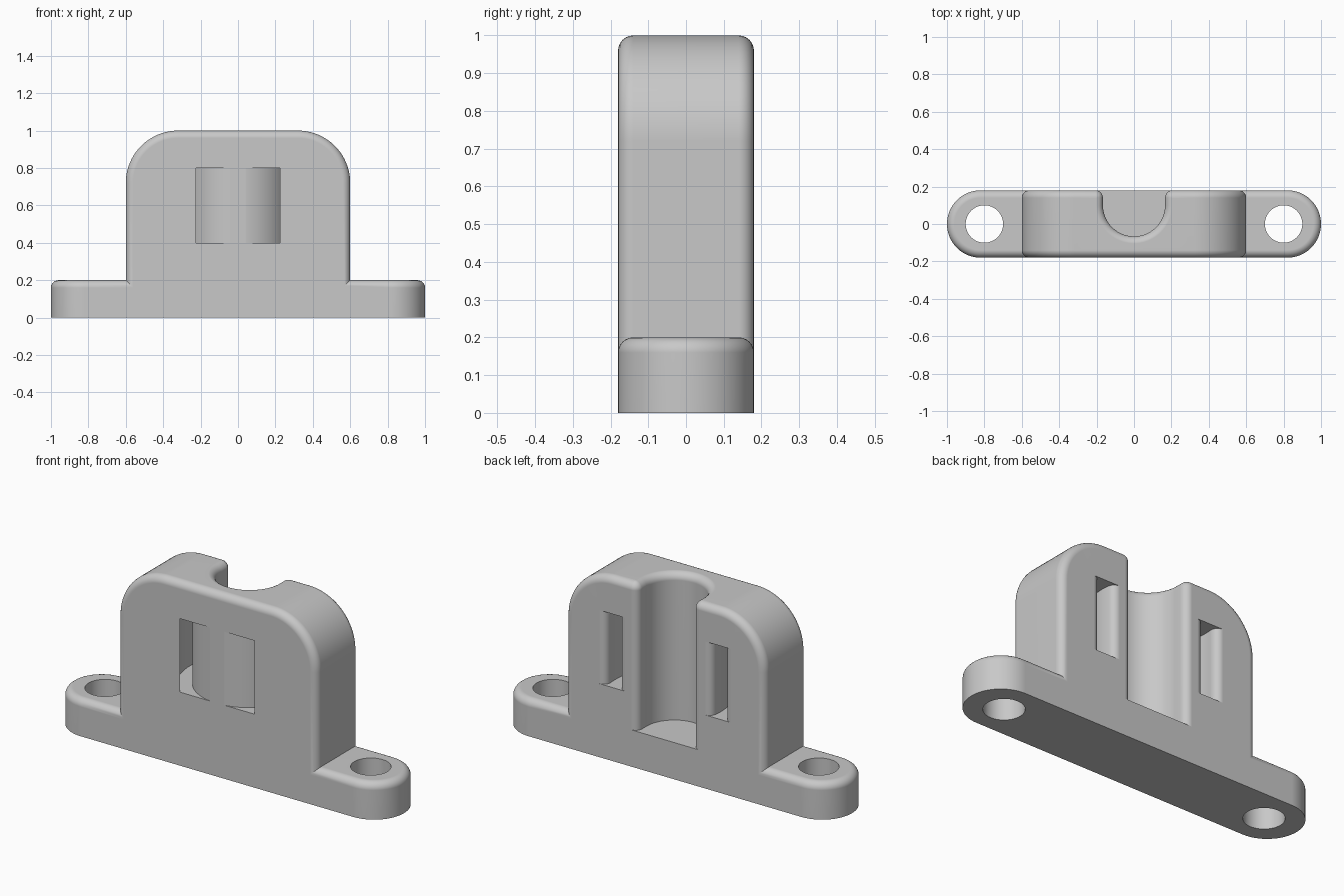
import bpy, bmesh
from math import sin, cos, pi, sqrt, atan2

cube = bpy.data.objects.get("Cube")
if cube:
    bpy.data.objects.remove(cube, do_unlink=True)

F = 0.04            # edge fillet radius
D = 0.18            # half depth of the bracket
CY = 0.1            # y of the groove and slot centre
STEPS = 6

grey = bpy.data.materials.new("light grey plastic")
grey.use_nodes = True
grey.diffuse_color = (0.58, 0.58, 0.58, 1)
grey.node_tree.nodes["Principled BSDF"].inputs["Base Color"].default_value = (0.58, 0.58, 0.58, 1)


def arc(cx, cy, r, a0, a1, n):
    return [(cx + r * cos(a0 + (a1 - a0) * i / n), cy + r * sin(a0 + (a1 - a0) * i / n))
            for i in range(n + 1)]


def symmetric(path):
    """Mirror a path that starts on x = 0 and join both halves."""
    return [(-x, y) for x, y in reversed(path)] + path[1:]


def loft(name, layers):
    """Closed solid through layers of matching outlines."""
    bm = bmesh.new()
    rings = [[bm.verts.new(p) for p in layer] for layer in layers]
    n = len(rings[0])
    for a, b in zip(rings, rings[1:]):
        for i in range(n):
            j = (i + 1) % n
            bm.faces.new((a[i], a[j], b[j], b[i]))
    bm.faces.new(rings[0])
    bm.faces.new(rings[-1])
    bmesh.ops.recalc_face_normals(bm, faces=bm.faces[:])
    mesh = bpy.data.meshes.new(name)
    bm.to_mesh(mesh)
    bm.free()
    mesh.materials.append(grey)
    ob = bpy.data.objects.new(name, mesh)
    bpy.context.collection.objects.link(ob)
    return ob


def prism(name, outline, z0, z1):
    return loft(name, [[(x, y, z) for x, y in outline] for z in (z0, z1)])


def combine(target, tool, operation):
    mod = target.modifiers.new(operation, 'BOOLEAN')
    mod.operation = operation
    mod.solver = 'EXACT'
    mod.object = tool
    bpy.context.view_layer.objects.active = target
    bpy.ops.object.modifier_apply(modifier=mod.name)
    bpy.data.objects.remove(tool, do_unlink=True)


# Fillet steps as (inset, rise) pairs
fillet = [(F * (1 - cos(t)), F * sin(t))
          for t in (pi / 2 * i / STEPS for i in range(STEPS + 1))]


# Base: stadium with rounded top edge
def stadium(inset, z):
    r = D - inset
    half = arc(0.82, 0, r, -pi / 2, pi / 2, 32)
    return [(x, y, z) for x, y in half + [(-x, -y) for x, y in half]]


bracket = loft("bracket", [stadium(0, 0)] + [stadium(o, 0.2 - F + h) for o, h in fillet])


# Body: upright plate with round shoulders and rounded front and back edges
def plate(inset, y):
    r = 0.28
    side = [(0.6 - inset, 0.1)] + arc(0.6 - r, 1 - r, r - inset, 0, pi / 2, 20)
    return [(x, y, z) for x, z in side + [(-x, z) for x, z in reversed(side)]]


combine(bracket, loft("body", [plate(o, -(D - F) - h) for o, h in reversed(fillet)]
                      + [plate(o, D - F + h) for o, h in fillet]), 'UNION')


# Groove: open at the back and top, with flared rims
def groove(inset, z):
    r = 0.166
    path = (arc(0, CY, r + inset, -pi / 2, 0, 20)
            + arc(r + F, D - F, F - inset, pi, pi / 2, STEPS) + [(r + F, 0.3)])
    return [(x, y, z) for x, y in symmetric(path)]


rim = [(min(o, F * 0.95), h) for o, h in fillet]
combine(bracket, loft("groove_cutter", [groove(0, 0.2)] + [groove(o, 1 - F + h) for o, h in rim]
                      + [groove(F * 0.95, 1.1)]), 'DIFFERENCE')


# Strap slot: curved tunnel behind the groove, with rounded rear openings
def slot_wall(radius, side):
    reach = radius + side * F
    fx = sqrt(reach ** 2 - (D - F - CY) ** 2)
    t = atan2(D - F - CY, fx)
    start = t if side < 0 else t + pi
    return symmetric(arc(0, CY, radius, -pi / 2, t, 32)
                     + arc(fx, D - F, F, start, pi / 2, STEPS)[1:] + [(fx, 0.3)])


slot = slot_wall(0.283, -1) + slot_wall(0.359, 1)[::-1]
combine(bracket, prism("slot_cutter", slot, 0.4, 0.8), 'DIFFERENCE')

# Screw holes
for x in (-0.8, 0.8):
    combine(bracket, prism("hole_cutter", arc(x, 0, 0.1, 0, 2 * pi, 48)[:-1], -0.1, 0.4), 'DIFFERENCE')

# Smooth shading with crisp edges
bpy.ops.object.select_all(action='DESELECT')
bracket.select_set(True)
bpy.context.view_layer.objects.active = bracket
bpy.ops.object.shade_smooth_by_angle(angle=pi / 6)
weighted = bracket.modifiers.new("clean_normals", 'WEIGHTED_NORMAL')
weighted.keep_sharp = True
